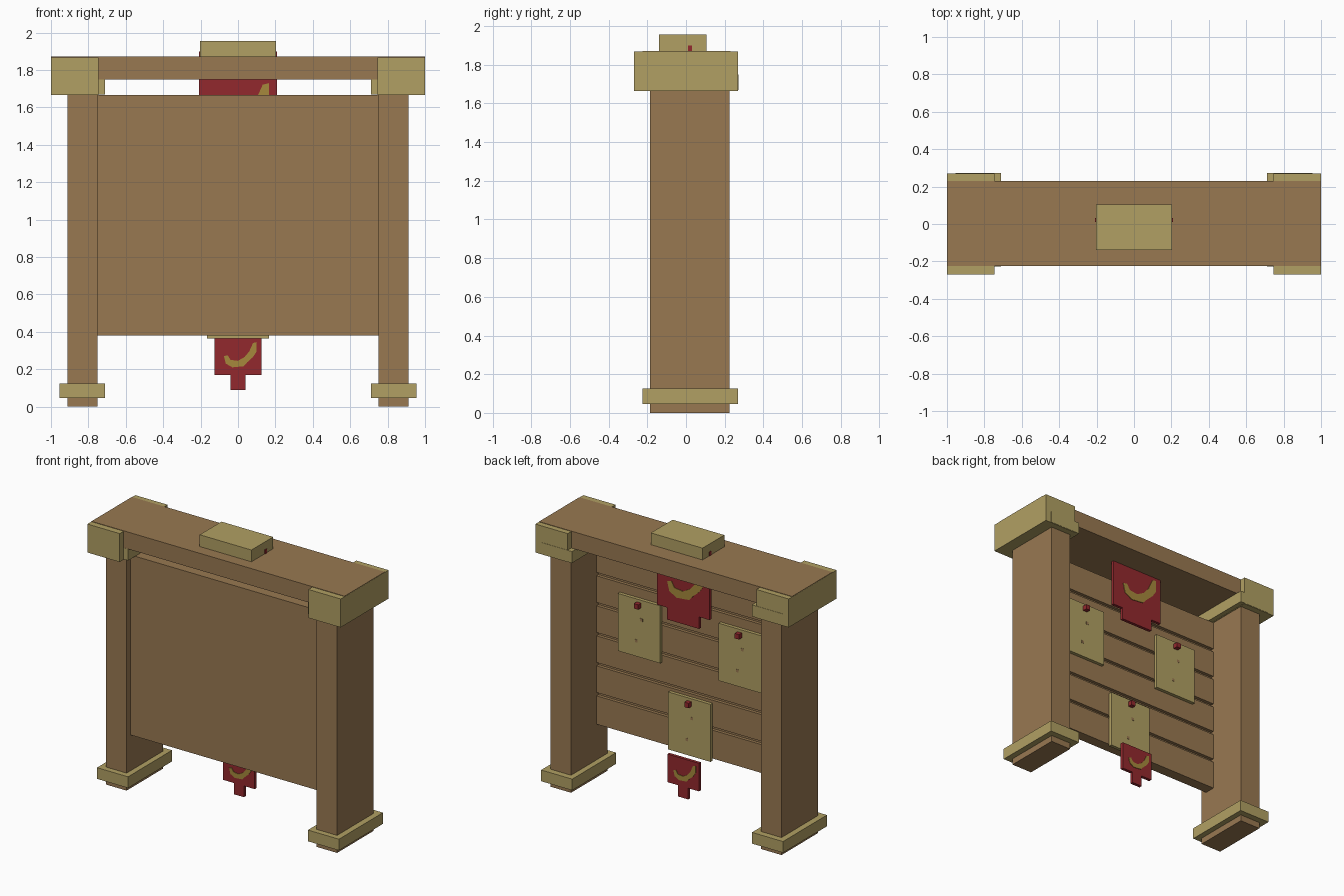
import bpy, bmesh

if "Cube" in bpy.data.objects:
    bpy.data.objects.remove(bpy.data.objects["Cube"])


def material(name, rgb):
    m = bpy.data.materials.new(name)
    m.diffuse_color = (*rgb, 1)
    m.use_nodes = True
    m.node_tree.nodes["Principled BSDF"].inputs["Base Color"].default_value = m.diffuse_color
    return m


BROWN = material("brown wood", (0.315, 0.19, 0.083))
TAN = material("tan trim", (0.44, 0.35, 0.125))
RED = material("red cloth", (0.29, 0.022, 0.027))
GOLD = material("gold emblem", (0.38, 0.25, 0.045))


def finish(name, bm, mat):
    bmesh.ops.recalc_face_normals(bm, faces=bm.faces)
    me = bpy.data.meshes.new(name)
    bm.to_mesh(me)
    bm.free()
    me.materials.append(mat)
    ob = bpy.data.objects.new(name, me)
    bpy.context.collection.objects.link(ob)
    return ob


def box(name, x, y, z, mat):
    """Box from (min, max) ranges."""
    bm = bmesh.new()
    bmesh.ops.create_cube(bm, size=1)
    for v in bm.verts:
        v.co = [r[0] if c < 0 else r[1] for c, r in zip(v.co, (x, y, z))]
    return finish(name, bm, mat)


def slab(name, outline, y0, y1, mat):
    """Outline in x and z, extruded from y0 to y1."""
    bm = bmesh.new()
    face = bm.faces.new([bm.verts.new((x, y0, z)) for x, z in outline])
    ext = bmesh.ops.extrude_face_region(bm, geom=[face])
    for v in ext["geom"]:
        if isinstance(v, bmesh.types.BMVert):
            v.co.y = y1
    return finish(name, bm, mat)


# Posts with feet, collars and corner caps on both sides
for side, s in (("left", -1), ("right", 1)):
    def span(a, b):
        return tuple(sorted((s * a, s * b)))
    box(side + "_post", span(0.75, 0.912), (-0.185, 0.225), (0, 1.70), BROWN)
    box(side + "_foot_band", span(0.71, 0.955), (-0.226, 0.27), (0.045, 0.125), TAN)
    box(side + "_collar", span(0.71, 0.955), (-0.226, 0.272), (1.668, 1.75), TAN)
    box(side + "_cap", span(0.745, 1.0), (-0.27, 0.27), (1.665, 1.868), TAN)

# Top beam and the block on it
box("top_beam", (-0.999, 0.999), (-0.225, 0.23), (1.75, 1.871), BROWN)
box("top_block", (-0.204, 0.204), (-0.14, 0.105), (1.86, 1.955), TAN)

# Board: flat front panel, six planks with gaps on the back
box("board_panel", (-0.75, 0.75), (-0.14, -0.085), (0.38, 1.665), BROWN)
pitch = 1.285 / 6
for i in range(6):
    low = 0.38 + i * pitch
    box(f"plank_{i + 1}", (-0.75, 0.75), (-0.086, -0.062),
        (low + (0.012 if i else 0), low + pitch - (0.012 if i < 5 else 0)), BROWN)

# Pinned notices with small marks
for i, (x, top) in enumerate(((0.398, 1.372), (-0.398, 1.372), (0, 0.775))):
    box(f"notice_{i + 1}", (x - 0.167, x + 0.167), (-0.062, -0.038), (top - 0.41, top), TAN)
    box(f"pin_{i + 1}", (x - 0.017, x + 0.017), (-0.04, -0.005), (top - 0.055, top - 0.02), RED)
    for dx, dz in ((0.02, 0.30), (-0.02, 0.14)):
        box(f"notice_mark_{i + 1}", (x + dx - 0.01, x + dx + 0.01), (-0.04, -0.036),
            (top - dz - 0.01, top - dz + 0.01), BROWN)

# Crescent emblem, measured from its lowest point
CRESCENT = [(-0.075, 0.06), (-0.055, 0.065), (-0.04, 0.04), (0, 0.035), (0.035, 0.055),
            (0.06, 0.085), (0.08, 0.13), (0.10, 0.135), (0.10, 0.085), (0.08, 0.055),
            (0.05, 0.028), (0.03, 0.006), (-0.03, 0), (-0.065, 0.02)]


def banner(name, w, tail_w, top, step, bottom, emblem_z, scale):
    """Stepped cloth with an emblem on both faces."""
    y0, y1 = 0.01, 0.032
    half = [(w, top), (w, step), (tail_w, step), (tail_w, bottom)]
    slab(name, half + [(-x, z) for x, z in reversed(half)], y0, y1, RED)
    for face, s, a, b in (("front", 1, y0 - 0.004, y0 + 0.002), ("back", -1, y1 - 0.002, y1 + 0.004)):
        pts = [(s * x * scale, emblem_z + z * scale) for x, z in CRESCENT]
        slab(f"{name}_{face}_emblem", pts, a, b, GOLD)


banner("upper_banner", 0.208, 0.126, 1.90, 1.415, 1.33, 1.507, 1.65)
banner("lower_banner", 0.125, 0.04, 0.37, 0.17, 0.09, 0.21, 1.0)
